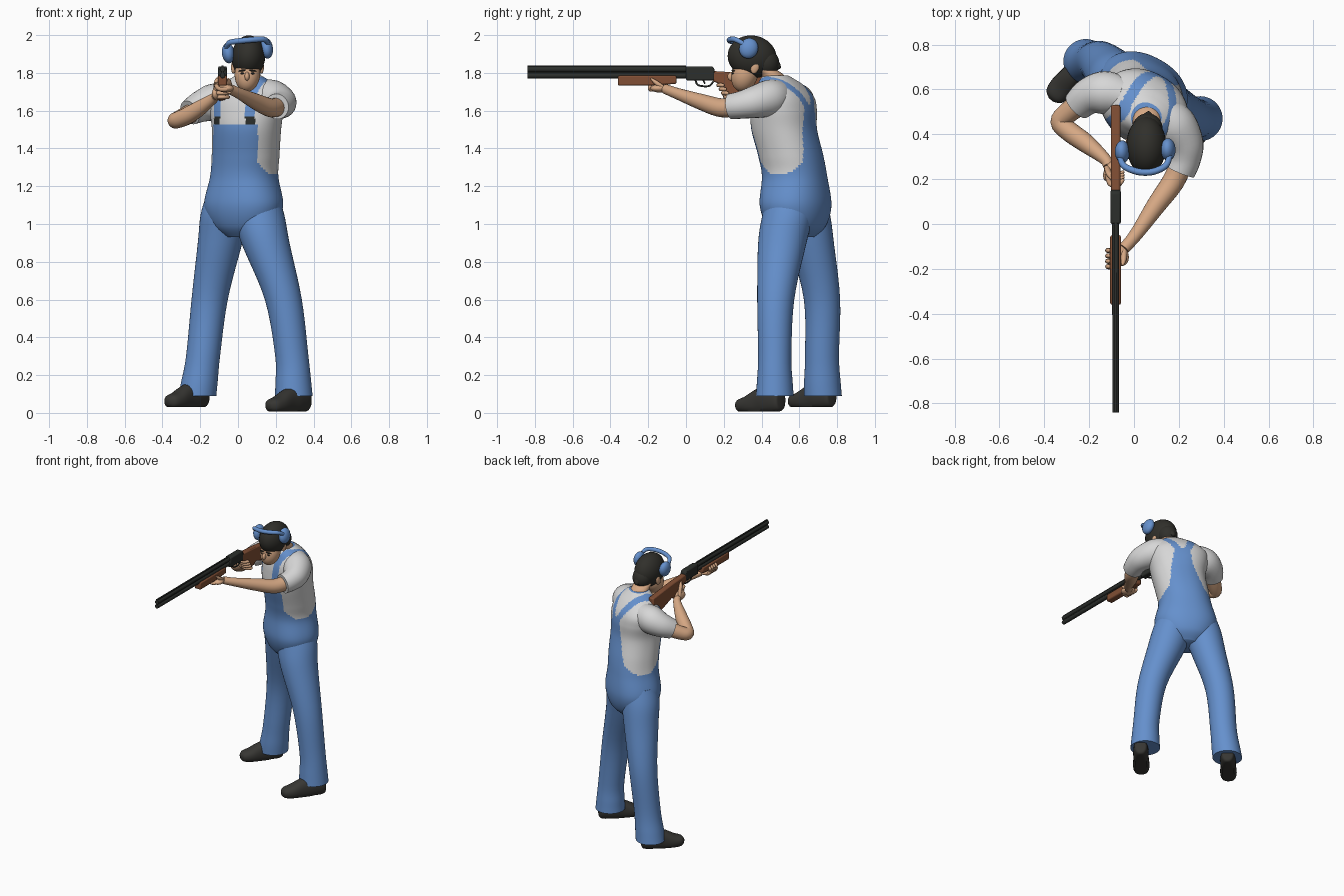
import bpy, bmesh, math
from mathutils import Vector, Euler

if "Cube" in bpy.data.objects:
    bpy.data.objects.remove(bpy.data.objects["Cube"])


def material(name, r, g, b):
    m = bpy.data.materials.new(name)
    m.use_nodes = True
    m.diffuse_color = (r, g, b, 1)
    m.node_tree.nodes["Principled BSDF"].inputs["Base Color"].default_value = (r, g, b, 1)
    return m


DENIM = material("denim blue", .13, .28, .61)
SHIRT = material("shirt white", .68, .68, .68)
SKIN = material("skin", .67, .39, .23)
HAIR = material("dark hair", .03, .029, .024)
SHOE = material("shoe grey", .038, .037, .033)
METAL = material("gun metal", .025, .028, .025)
WOOD = material("walnut wood", .22, .078, .035)

# Chest direction: the body is turned towards its own right
YAW = math.radians(-29)
SIDE = Vector((math.cos(YAW), math.sin(YAW), 0))
FRONT = Vector((math.sin(YAW), -math.cos(YAW), 0))
UP = Vector((0, 0, 1))


def finish(name, bm, mats, smooth=True):
    bmesh.ops.recalc_face_normals(bm, faces=bm.faces)
    me = bpy.data.meshes.new(name)
    bm.to_mesh(me)
    bm.free()
    ob = bpy.data.objects.new(name, me)
    bpy.context.scene.collection.objects.link(ob)
    for m in mats:
        me.materials.append(m)
    if smooth:
        bpy.ops.object.select_all(action='DESELECT')
        ob.select_set(True)
        bpy.context.view_layer.objects.active = ob
        bpy.ops.object.shade_smooth_by_angle(angle=math.radians(50))
    return ob


def sample(stations, steps):
    """Smooth curve through the stations (x, y, z, radius a, radius b)."""
    out = []
    last = len(stations) - 1
    for i in range(last):
        p0, p1, p2, p3 = (stations[min(max(i + k, 0), last)] for k in (-1, 0, 1, 2))
        for s in range(steps):
            t = s / steps
            out.append([.5 * (2 * b + (c - a) * t + (2 * a - 5 * b + 4 * c - d) * t * t
                              + (3 * b - a - 3 * c + d) * t ** 3)
                        for a, b, c, d in zip(p0, p1, p2, p3)])
    out.append(list(stations[-1]))
    return out


def loft(name, stations, mats, flat=False, n=24, steps=5, power=2.0, rule=None, floor=None):
    """Skin rings along a path; flat rings stay level and follow the body yaw."""
    stations = [s if len(s) == 5 else (*s, s[3]) for s in stations]
    rings = sample(stations, steps)
    centres = [Vector(r[:3]) for r in rings]
    bm = bmesh.new()
    loops = []
    for i, (c, r) in enumerate(zip(centres, rings)):
        e1, e2 = SIDE, FRONT
        if not flat:
            t = (centres[min(i + 1, len(rings) - 1)] - centres[max(i - 1, 0)]).normalized()
            e1 = t.cross(UP).normalized()
            e2 = e1.cross(t)
        loop = []
        for k in range(n):
            a = math.tau * k / n
            x, y = (math.copysign(abs(w) ** (2 / power), w) for w in (math.cos(a), math.sin(a)))
            p = c + e1 * r[3] * x + e2 * r[4] * y
            if floor is not None:
                p.z = max(p.z, floor)
            loop.append(bm.verts.new(p))
        loops.append(loop)
    for i in range(len(loops) - 1):
        for k in range(n):
            j = (k + 1) % n
            f = bm.faces.new((loops[i][k], loops[i][j], loops[i + 1][j], loops[i + 1][k]))
            if rule:
                d = f.calc_center_median() - (centres[i] + centres[i + 1]) / 2
                f.material_index = rule(d.dot(SIDE), d.dot(FRONT), f.calc_center_median().z)
    bm.faces.new(loops[0])
    bm.faces.new(loops[-1])
    return finish(name, bm, mats)


def ball(name, at, radii, mat, tilt=(0, 0, 0)):
    bm = bmesh.new()
    bmesh.ops.create_uvsphere(bm, u_segments=28, v_segments=18, radius=1)
    rot = Euler([math.radians(a) for a in tilt]).to_matrix()
    for v in bm.verts:
        v.co = rot @ Vector([a * b for a, b in zip(v.co, radii)]) + Vector(at)
    return finish(name, bm, [mat])


def plank(name, profile, x, half, mat, bevel=.008):
    """Extrude a side profile of (y, z) points across x."""
    bm = bmesh.new()
    f = bm.faces.new([bm.verts.new((x - half, y, z)) for y, z in profile])
    g = bmesh.ops.extrude_face_region(bm, geom=[f])
    bmesh.ops.translate(bm, vec=(2 * half, 0, 0),
                        verts=[v for v in g["geom"] if isinstance(v, bmesh.types.BMVert)])
    ob = finish(name, bm, [mat])
    mod = ob.modifiers.new("soft edges", 'BEVEL')
    mod.width, mod.segments = bevel, 2


# Torso: shirt, bib, back panel, straps and buckles share one skin
def clothing(u, v, z):
    w = abs(u)
    if z < 1.27:
        return 0
    if v > 0:
        if z < 1.53:
            return 0 if w < .135 + max(0, 1.33 - z) * .6 else 1
        if abs(w - .1) < .024:
            return 2 if z < 1.57 else 0
        return 1
    if z < 1.63:
        return 0 if w < .055 + (1.63 - z) ** 1.3 * .3 + max(0, 1.33 - z) * .6 else 1
    return 0 if abs(w - .035 - (z - 1.63) * .5) < .026 else 1


loft("torso", [(.03, .585, .93, .09, .09), (.03, .585, .99, .17, .145), (.03, .58, 1.1, .213, .175),
               (.033, .575, 1.25, .18, .165), (.04, .555, 1.36, .178, .165),
               (.045, .52, 1.5, .183, .165), (.045, .518, 1.6, .2, .16),
               (.045, .515, 1.67, .2, .145), (.05, .502, 1.73, .155, .112),
               (.055, .485, 1.765, .105, .085), (.055, .475, 1.785, .068, .065)],
     [DENIM, SHIRT, METAL], flat=True, n=128, steps=9, power=2.2, rule=clothing)

# Trouser legs
loft("right_leg", [(-.215, .725, .09, .1), (-.205, .722, .16, .097), (-.185, .72, .3, .09),
                   (-.15, .72, .6, .096), (-.095, .665, .9, .118), (-.07, .635, 1.05, .128),
                   (-.05, .62, 1.16, .115)], [DENIM], flat=True, n=40)
loft("left_leg", [(.295, .47, .09, .1), (.293, .47, .16, .095), (.285, .47, .3, .088),
                  (.24, .475, .6, .098), (.145, .51, .9, .128), (.11, .54, 1.05, .135),
                  (.09, .555, 1.16, .12)], [DENIM], flat=True, n=40)

# Shoes, heel to toe
for name, heel, toe, ground in (("right_shoe", (-.175, .775), (-.37, .555), .03),
                                ("left_shoe", (.365, .505), (.165, .275), .008)):
    shape = [(0, .06, .02, .03), (.04, .06, .042, .06), (.3, .06, .052, .075), (.5, .05, .052, .07),
             (.75, .035, .056, .048), (.93, .03, .045, .035), (1, .028, .015, .015)]
    loft(name, [(*(h + (e - h) * t for h, e in zip(heel, toe)), z + ground, a, b)
                for t, z, a, b in shape], [SHOE], power=2.3, floor=ground)

# Sleeves and arms
loft("left_sleeve", [(.12, .49, 1.68, .085), (.18, .44, 1.665, .098), (.225, .36, 1.645, .085),
                     (.225, .29, 1.63, .073), (.205, .235, 1.622, .068)], [SHIRT])
loft("left_arm", [(.22, .29, 1.625, .05), (.175, .19, 1.615, .05), (.1, .085, 1.645, .043),
                  (.01, -.045, 1.69, .03), (-.045, -.11, 1.715, .026)], [SKIN])
loft("right_sleeve", [(-.05, .57, 1.66, .085), (-.13, .585, 1.645, .097), (-.2, .57, 1.62, .083),
                      (-.255, .525, 1.59, .068)], [SHIRT])
loft("right_arm", [(-.22, .55, 1.6, .052), (-.29, .5, 1.565, .048), (-.33, .455, 1.548, .043),
                   (-.285, .41, 1.565, .045), (-.215, .36, 1.605, .042), (-.13, .29, 1.665, .027),
                   (-.115, .26, 1.68, .024)], [SKIN])

# Hands wrapped round the gun
ball("left_palm", (-.065, -.14, 1.718), (.04, .05, .022), SKIN, (0, 0, 25))
ball("right_palm", (-.112, .235, 1.69), (.022, .045, .035), SKIN, (0, 0, -20))
for i in range(4):
    y = -.19 + i * .024
    loft("left_finger", [(-.06, y + .01, 1.713, .012), (-.1, y, 1.715, .012),
                         (-.118, y, 1.74, .011), (-.112, y, 1.765, .009), (-.11, y, 1.772, .003)],
         [SKIN], n=10, steps=3)
    y, z = .195 + i * .012, 1.735 - i * .021
    loft("right_finger", [(-.12, y + .03, z, .011), (-.108, y - .015, z, .011),
                          (-.075, y - .022, z, .011), (-.052, y, z, .01), (-.05, y + .008, z, .003)],
         [SKIN], n=10, steps=3)
loft("left_thumb", [(-.045, -.12, 1.72, .014), (-.046, -.16, 1.75, .012), (-.052, -.185, 1.77, .005)],
     [SKIN], n=10)
loft("right_thumb", [(-.12, .25, 1.7, .014), (-.11, .22, 1.76, .012), (-.085, .19, 1.79, .005)],
     [SKIN], n=10)

# Shotgun
GX = -.082
plank("stock", [(.14, 1.81), (.22, 1.805), (.3, 1.8), (.53, 1.775), (.53, 1.63), (.42, 1.655),
                (.31, 1.695), (.25, 1.665), (.21, 1.675), (.18, 1.74), (.14, 1.757)], GX, .021, WOOD)
plank("forend", [(-.36, 1.785), (-.05, 1.785), (-.05, 1.742), (-.2, 1.732), (-.36, 1.732)],
      GX, .024, WOOD)
plank("receiver", [(0, 1.835), (.14, 1.835), (.152, 1.82), (.152, 1.76), (0, 1.76)], GX, .023, METAL)
plank("barrel_rib", [(-.84, 1.84), (0, 1.84), (0, 1.795), (-.84, 1.795)], GX, .005, METAL, .001)
for name, z in (("upper_barrel", 1.819), ("lower_barrel", 1.786)):
    loft(name, [(GX, .01, z, .0155), (GX, -.84, z, .0145)], [METAL], n=20, steps=1)
loft("trigger_guard", [(GX, .05, 1.762, .005), (GX, .065, 1.735, .005), (GX, .12, 1.73, .005),
                       (GX, .145, 1.755, .005)], [METAL], n=8)
loft("trigger", [(GX, .09, 1.765, .005), (GX, .1, 1.742, .004)], [METAL], n=8)

# Neck and head, bent forward onto the stock
loft("neck", [(.058, .485, 1.74, .068), (.056, .455, 1.79, .062), (.055, .4, 1.83, .058),
              (.055, .36, 1.86, .05)], [SKIN], flat=True)
ball("face", (.05, .312, 1.795), (.068, .07, .097), SKIN, (-18, 4, 0))
ball("jaw", (.048, .305, 1.745), (.045, .05, .045), SKIN)
ball("nose", (.048, .24, 1.782), (.013, .02, .024), SKIN, (-15, 0, 0))
ball("mouth", (.048, .256, 1.742), (.02, .008, .006), SKIN)
ball("cranium_hair", (.055, .35, 1.885), (.089, .13, .113), HAIR, (-10, 4, 0))
ball("nape_hair", (.06, .425, 1.855), (.068, .068, .075), HAIR, (20, 0, 0))
loft("hair_tuft", [(.06, .43, 1.86, .05), (.063, .475, 1.84, .03), (.065, .5, 1.825, .006)], [HAIR])
for s in (-1, 1):
    ball("eyebrow", (.05 + s * .028, .25, 1.812), (.02, .007, .005), HAIR, (0, s * 8, s * 15))
    ball("eye", (.05 + s * .027, .249, 1.797), (.011, .006, .005), HAIR, (0, 0, s * 15))
    ball("ear", (.05 + s * .075, .365, 1.83), (.012, .022, .035), SKIN, (-15, 0, 0))

# Ear defenders
for name, at in (("right_ear_cup", (-.052, .322, 1.905)), ("left_ear_cup", (.152, .332, 1.93))):
    ball(name, at, (.033, .05, .055), DENIM, (-20, -7, 0))
loft("ear_cup_band", [(-.065, .31, 1.92, .012), (-.048, .262, 1.958, .014), (0, .238, 1.968, .015),
                      (.05, .23, 1.973, .015), (.1, .238, 1.977, .015), (.145, .265, 1.975, .014),
                      (.163, .32, 1.945, .012)], [DENIM], n=12)
